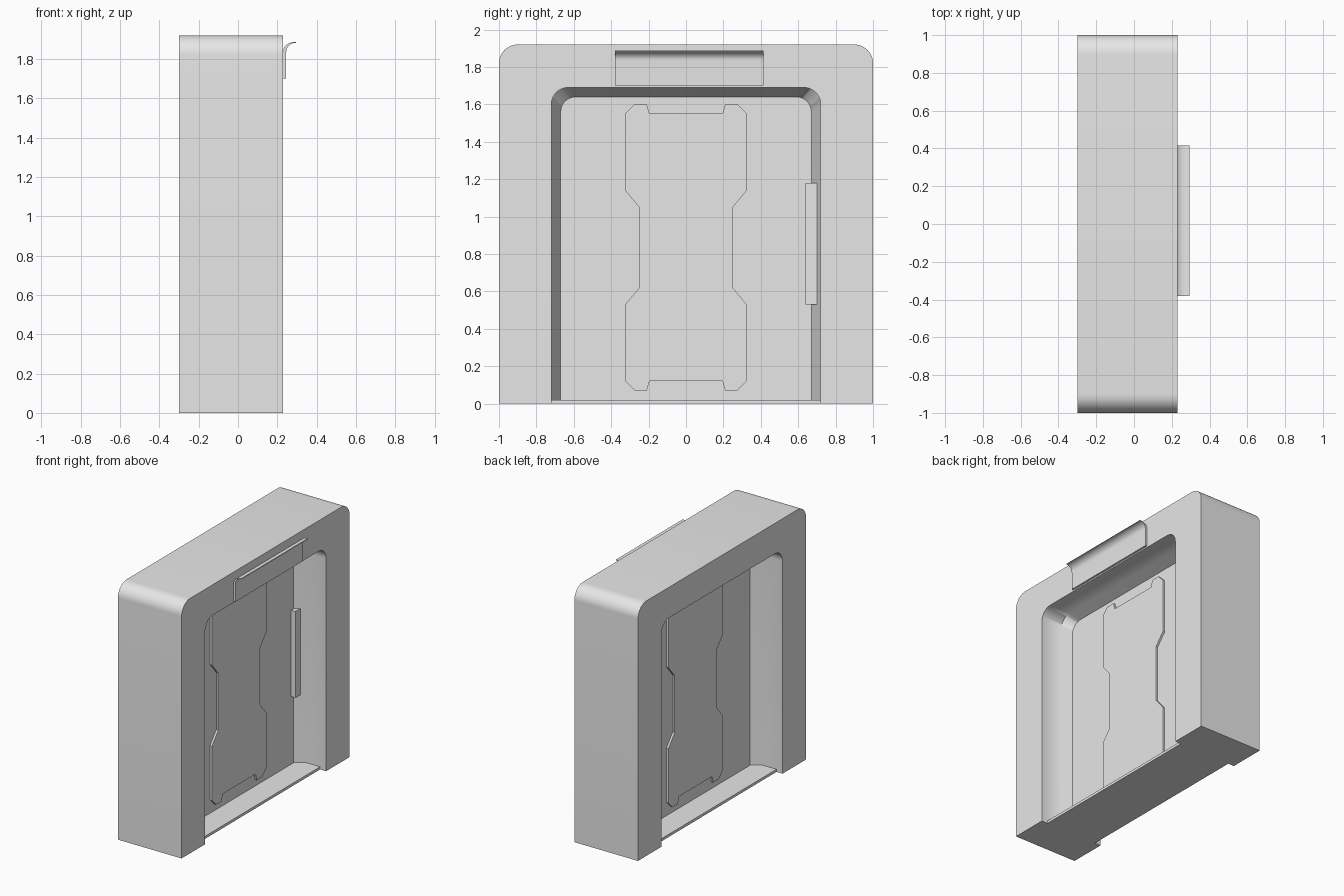
import bpy, bmesh, math

if "Cube" in bpy.data.objects:
    bpy.data.objects.remove(bpy.data.objects["Cube"])

GREY = bpy.data.materials.new("light grey")
GREY.use_nodes = True
GREY.diffuse_color = (0.8, 0.8, 0.8, 1)
GREY.node_tree.nodes["Principled BSDF"].inputs["Base Color"].default_value = (0.8, 0.8, 0.8, 1)

MID = -0.035  # centre plane of the wall thickness


def finish(name, bm, smooth=None):
    bmesh.ops.recalc_face_normals(bm, faces=bm.faces)
    mesh = bpy.data.meshes.new(name)
    bm.to_mesh(mesh)
    bm.free()
    obj = bpy.data.objects.new(name, mesh)
    bpy.context.collection.objects.link(obj)
    mesh.materials.append(GREY)
    if smooth:
        bpy.ops.object.select_all(action='DESELECT')
        obj.select_set(True)
        bpy.context.view_layer.objects.active = obj
        bpy.ops.object.shade_smooth_by_angle(angle=math.radians(smooth))
    return obj


def box(name, x, y, z):
    bm = bmesh.new()
    bmesh.ops.create_cube(bm, size=1)
    for v in bm.verts:
        v.co = [lo + (c + 0.5) * (hi - lo) for c, (lo, hi) in zip(v.co, (x, y, z))]
    return finish(name, bm)


def prism(name, points, place, smooth=None):
    """Close a 2D outline into a solid; place(a, b, end) gives the 3D position."""
    bm = bmesh.new()
    ends = [[bm.verts.new(place(a, b, e)) for a, b in points] for e in (0, 1)]
    for loop in ends:
        bm.faces.new(loop)
    n = len(points)
    for i in range(n):
        j = (i + 1) % n
        bm.faces.new((ends[0][i], ends[0][j], ends[1][j], ends[1][i]))
    return finish(name, bm, smooth)


def arch(half, top, radius, steps=10):
    """Open arch outline in y, z with two rounded top corners."""
    right = [(half, 0)]
    for i in range(steps + 1):
        t = math.pi / 2 * i / steps
        right.append((half - radius + radius * math.cos(t),
                      top - radius + radius * math.sin(t)))
    return right + [(-y, z) for y, z in reversed(right)]


# Door frame: arches swept through the section, with a tapered inner reveal
outer, opening, neck = arch(1, 1.92, 0.1), arch(0.72, 1.69, 0.09), arch(0.67, 1.64, 0.08)
half_section = [(0.265, outer), (0.265, opening), (0.09, opening), (0.03, neck)]
section = [(MID + d, a) for d, a in half_section]
section += [(MID - d, a) for d, a in reversed(half_section)]
bm = bmesh.new()
rings = [[bm.verts.new((x, y, z)) for y, z in a] for x, a in section]
for k, ring in enumerate(rings):
    nxt = rings[(k + 1) % len(rings)]
    for i in range(len(ring) - 1):
        bm.faces.new((ring[i], ring[i + 1], nxt[i + 1], nxt[i]))
for end in (0, -1):
    bm.faces.new([ring[end] for ring in rings])
finish("door_frame", bm, 45)

# Door leaf and threshold
box("door_leaf", (MID - 0.03, MID + 0.03), (-0.69, 0.69), (0, 1.66))
box("threshold", (MID - 0.215, MID + 0.215), (-0.72, 0.72), (0, 0.02))

# Raised panel outline, one quarter mirrored twice about the panel centre
PANEL_Z = 0.835
quarter = [(0.25, 0.215), (0.325, 0.305), (0.325, 0.715), (0.275, 0.765),
           (0.21, 0.765), (0.195, 0.715)]
upper = quarter + [(-y, z) for y, z in reversed(quarter)]
panel = upper + [(y, -z) for y, z in reversed(upper)]

for side, label in ((1, "left"), (-1, "right")):
    prism("door_panel_" + label, panel,
          lambda y, z, e: (MID + side * (0.02 + 0.025 * e), y, PANEL_Z + z))
    # Pull bar at the door edge
    xs = sorted((MID + side * 0.02, MID + side * 0.065))
    box("pull_bar_" + label, xs, (0.64, 0.70), (0.53, 1.18))

# Sign plate above the opening, with a flared upper lip
lip = [(math.sin(t) , math.cos(t)) for t in (math.pi / 2 * i / 8 for i in range(9))]
front = [(0.245 + 0.05 * (1 - c), 1.835 + 0.047 * s) for s, c in lip]
back = [(0.23 + 0.063 * (1 - c), 1.84 + 0.047 * s) for s, c in lip]
plate = [(0.23, 1.70), (0.245, 1.70)] + front + back[::-1]
prism("overhead_plate", plate, lambda x, z, e: (x, -0.38 + 0.795 * e, z), 40)
